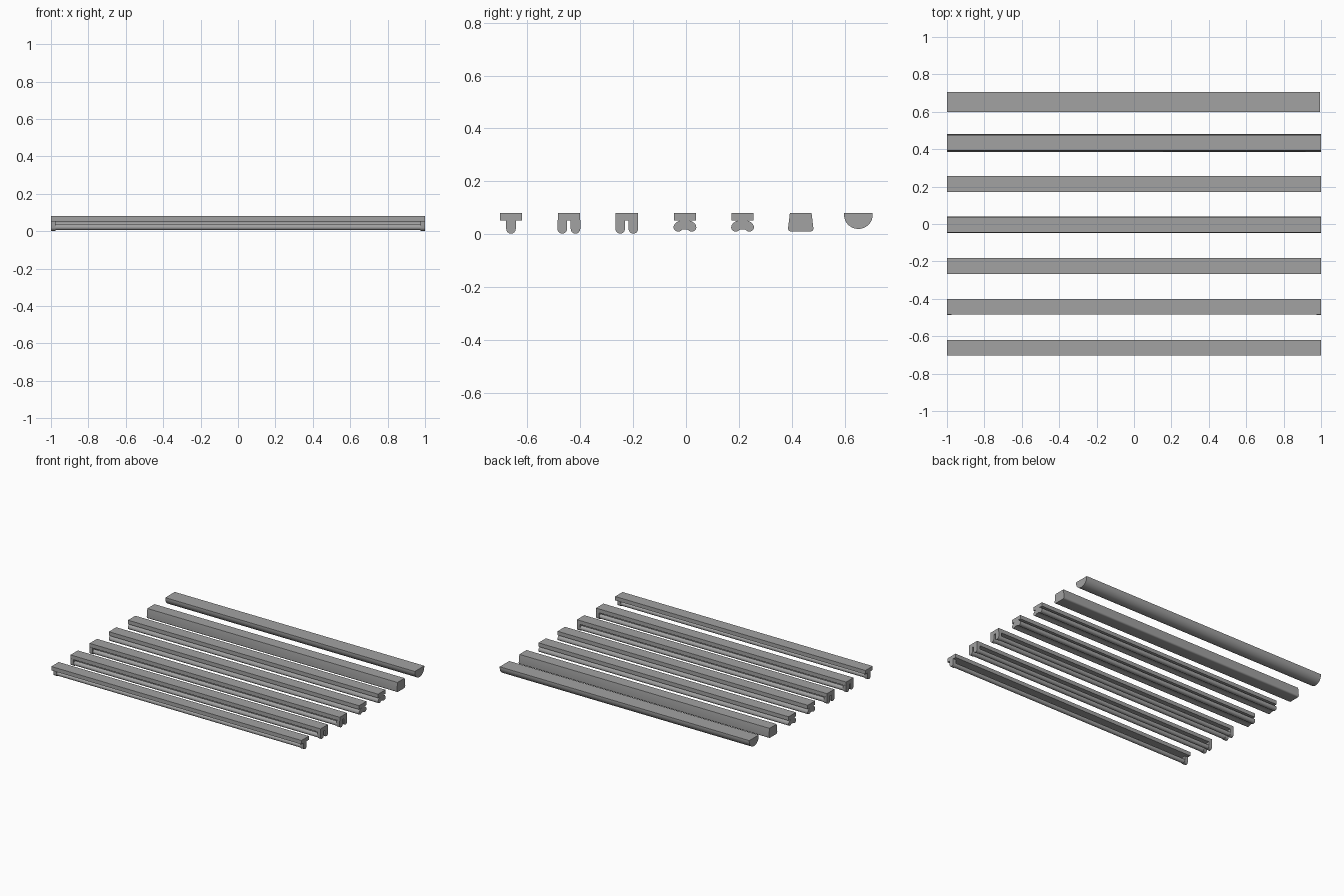
import bpy, math

if "Cube" in bpy.data.objects:
    bpy.data.objects.remove(bpy.data.objects["Cube"])

grey = bpy.data.materials.new("fixture_grey")
grey.diffuse_color = (0.36, 0.36, 0.36, 1)
grey.use_nodes = True
grey.node_tree.nodes["Principled BSDF"].inputs["Base Color"].default_value = grey.diffuse_color


def extrude(name, profile, x0=-1.0, x1=1.0, smooth=True):
    """Solid bar: a (y, z) profile swept along x."""
    n = len(profile)
    verts = [(x, y, z) for x in (x0, x1) for y, z in profile]
    faces = [tuple(reversed(range(n))), tuple(range(n, 2 * n))]
    faces += [(i, (i + 1) % n, n + (i + 1) % n, n + i) for i in range(n)]
    mesh = bpy.data.meshes.new(name)
    mesh.from_pydata(verts, [], faces)
    mesh.materials.append(grey)
    ob = bpy.data.objects.new(name, mesh)
    bpy.context.collection.objects.link(ob)
    if smooth:
        bpy.ops.object.select_all(action='DESELECT')
        ob.select_set(True)
        bpy.context.view_layer.objects.active = ob
        bpy.ops.object.shade_smooth_by_angle(angle=math.radians(35))
    return ob


def rect(yc, w, z0, z1):
    return [(yc - w / 2, z0), (yc + w / 2, z0), (yc + w / 2, z1), (yc - w / 2, z1)]


def arc(yc, zc, ry, rz, a0, a1, n):
    return [(yc + ry * math.cos(math.radians(a0 + (a1 - a0) * i / n)),
             zc + rz * math.sin(math.radians(a0 + (a1 - a0) * i / n))) for i in range(n + 1)]


def housing(name, yc):
    extrude(name + "_housing", rect(yc, 0.084, 0.052, 0.08), smooth=False)


def tube(name, yc):
    # round tube held by a socket at each end
    extrude(name + "_tube", arc(yc, 0.021, 0.0155, 0.0155, 0, 345, 23), -0.99, 0.99)
    socket = arc(yc, 0.02, 0.018, 0.018, 180, 360, 12) + [(yc + 0.018, 0.054), (yc - 0.018, 0.054)]
    for side, x in (("left", -1.0), ("right", 0.975)):
        extrude(f"{name}_{side}_socket", socket, x, x + 0.025)


# single tube and twin tube fixtures
housing("single_fixture", -0.662)
tube("single_fixture", -0.662)
for label, yc in (("twin_fixture_a", -0.443), ("twin_fixture_b", -0.224)):
    housing(label, yc)
    for side, dy in (("front", -0.025), ("back", 0.025)):
        tube(f"{label}_{side}", yc + dy)

# fixtures with a kidney shaped reflector
for label, yc in (("reflector_fixture_a", -0.004), ("reflector_fixture_b", 0.214)):
    housing(label, yc)
    top = arc(yc, 0.026, 0.043, 0.028, 0, 180, 18)
    left = arc(yc - 0.025, 0.025, 0.018, 0.015, 180, 290, 8)
    right = arc(yc + 0.025, 0.025, 0.018, 0.015, 250, 360, 8)
    extrude(label + "_reflector", top + left + [(yc - 0.01, 0.017), (yc + 0.01, 0.017)] + right)

# box diffuser: widening to rounded bottom corners
yc = 0.434
extrude("box_diffuser", [(yc - 0.041, 0.08)]
        + arc(yc - 0.036, 0.022, 0.012, 0.012, 180, 270, 5)
        + arc(yc + 0.036, 0.022, 0.012, 0.012, 270, 360, 5) + [(yc + 0.041, 0.08)])

# half round diffuser
extrude("half_round_diffuser",
        [(0.598, 0.08)] + arc(0.652, 0.072, 0.054, 0.052, 180, 360, 24) + [(0.706, 0.08)], -1.0, 0.995)
